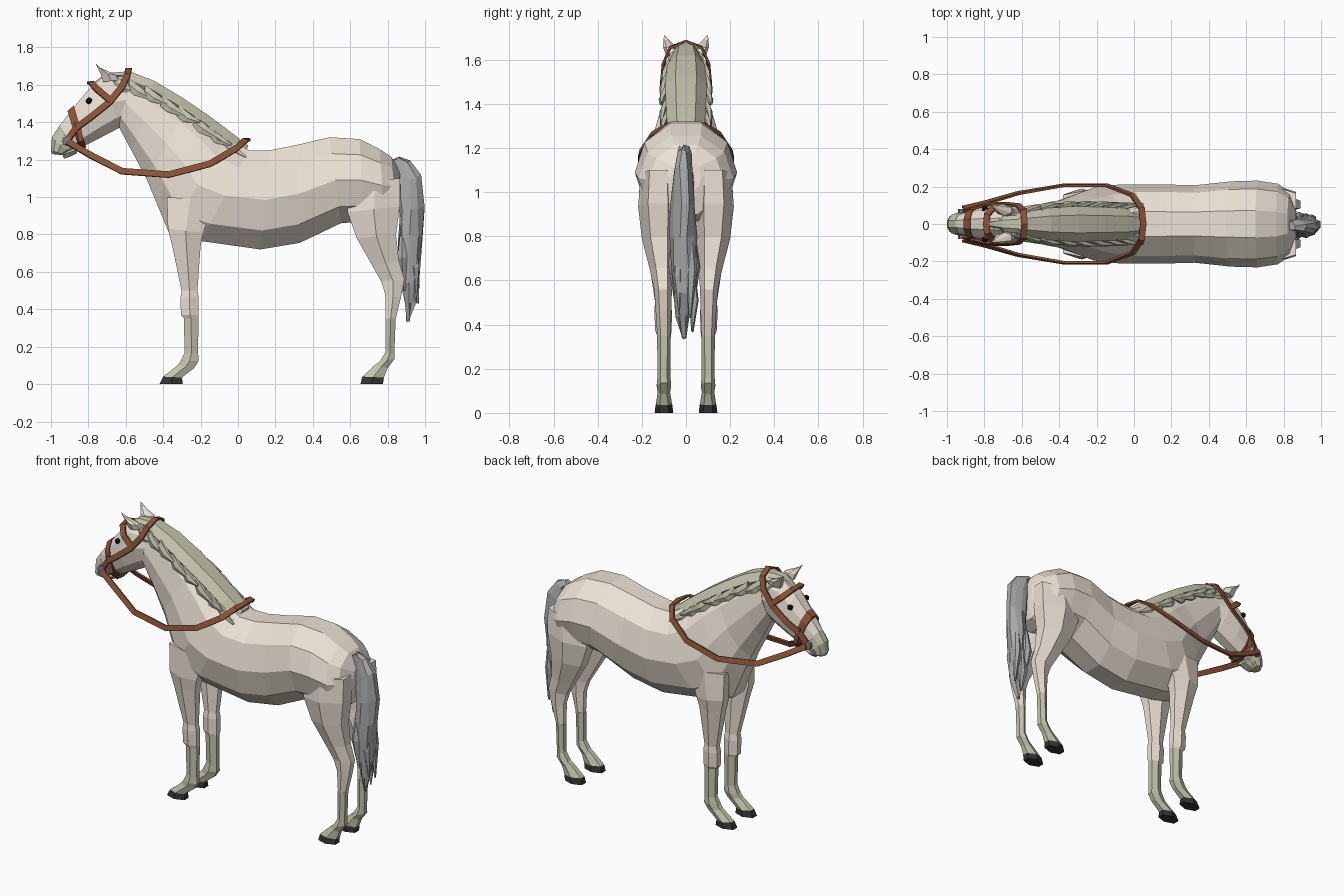
import bpy, bmesh, math, random
from mathutils import Vector

random.seed(4)


def mat(name, r, g, b):
    m = bpy.data.materials.new(name)
    m.diffuse_color = (r, g, b, 1)
    return m


CREAM = mat("cream", .84, .76, .67)
SOCK = mat("pale_green_grey", .56, .55, .42)
HAIR = mat("tail_grey", .4, .4, .41)
HOOF = mat("hoof_dark", .035, .035, .035)
LEATHER = mat("leather", .25, .085, .04)
METAL = mat("metal", .2, .2, .22)
BLACK = mat("eye_black", .01, .01, .01)


def finish(name, bm, m, mirror=False):
    bmesh.ops.recalc_face_normals(bm, faces=bm.faces)
    me = bpy.data.meshes.new(name)
    bm.to_mesh(me)
    bm.free()
    me.materials.append(m)
    ob = bpy.data.objects.new(name, me)
    bpy.context.collection.objects.link(ob)
    if mirror:
        mod = ob.modifiers.new("mirror", 'MIRROR')
        mod.use_axis = (False, True, False)
    return ob


def skin(bm, rings, closed=False):
    """Bridge rings of points into a tube."""
    rv = [[bm.verts.new(p) for p in r] for r in rings]
    n = len(rv[0])
    pairs = list(zip(rv, rv[1:])) + ([(rv[-1], rv[0])] if closed else [])
    for a, b in pairs:
        for i in range(n):
            j = (i + 1) % n
            bm.faces.new((a[i], a[j], b[j], b[i]))
    if not closed:
        bm.faces.new(rv[0])
        bm.faces.new(rv[-1])


def loft(name, secs, m, n=10, mirror=False, jitter=0):
    """Section = two profile points (x,z),(x,z) in side view, half width, y centre."""
    rings = []
    for s in secs:
        x1, z1, x2, z2, w = s[:5]
        cy = s[5] if len(s) > 5 else 0
        ring = []
        for i in range(n):
            t = 2 * math.pi * (i + .5) / n
            k = .5 * math.cos(t) / math.cos(math.pi / n)
            j = [random.uniform(-jitter, jitter) for _ in range(3)]
            ring.append(((x1 + x2) / 2 + k * (x1 - x2) + j[0], cy + w * math.sin(t) + j[1],
                         (z1 + z2) / 2 + k * (z1 - z2) + j[2]))
        rings.append(ring)
    bm = bmesh.new()
    skin(bm, rings)
    return finish(name, bm, m, mirror)


def ribbon(name, half, hw=.017, th=.006):
    """Flat strap along a path, mirrored to the far side of its last (y = 0) point."""
    pts = [Vector(p) for p in half] + [Vector((x, -y, z)) for x, y, z in half[::-1] if y > 0]
    rings = []
    for i, p in enumerate(pts):
        t = (pts[min(i + 1, len(pts) - 1)] - pts[max(i - 1, 0)]).normalized()
        out = Vector((0, p.y, .05))
        out = (out - t * out.dot(t)).normalized()
        b = t.cross(out)
        rings.append([p + b * hw * u + out * th * v for u, v in ((1, 1), (-1, 1), (-1, -1), (1, -1))])
    bm = bmesh.new()
    skin(bm, rings)
    return finish(name, bm, LEATHER)


# Body and neck
loft("body", [
    (.865, 1.14, .87, 1.0, .07), (.82, 1.215, .85, .90, .17), (.76, 1.255, .78, .87, .215),
    (.65, 1.31, .67, .87, .232), (.49, 1.32, .55, .86, .228), (.32, 1.28, .33, .755, .207),
    (.17, 1.25, .12, .72, .212), (.06, 1.25, -.2, .765, .212), (-.06, 1.32, -.37, .81, .195),
    (-.15, 1.39, -.44, .98, .165), (-.27, 1.47, -.49, 1.10, .13), (-.43, 1.56, -.57, 1.25, .108),
    (-.57, 1.63, -.64, 1.38, .092)], CREAM)

# Head and muzzle
loft("head", [
    (-.55, 1.63, -.58, 1.42, .08), (-.72, 1.645, -.635, 1.37, .1), (-.80, 1.575, -.74, 1.315, .098),
    (-.89, 1.465, -.83, 1.27, .078), (-.955, 1.38, -.875, 1.25, .06)], CREAM)
loft("muzzle", [
    (-.955, 1.38, -.875, 1.245, .061), (-.995, 1.32, -.90, 1.235, .06), (-1, 1.25, -.93, 1.225, .05),
    (-.995, 1.23, -.945, 1.225, .03)], SOCK)
loft("chin", [(-.87, 1.27, -.86, 1.235, .045), (-.91, 1.26, -.90, 1.215, .045),
              (-.945, 1.245, -.93, 1.205, .03)], SOCK, 6)

# Ears and eyes
loft("ear", [(-.72, 1.615, -.64, 1.625, .026, .065), (-.735, 1.66, -.655, 1.655, .03, .074),
             (-.755, 1.70, -.735, 1.69, .01, .092), (-.76, 1.712, -.757, 1.71, .002, .096)],
     CREAM, 6, True)
bm = bmesh.new()
bmesh.ops.create_icosphere(bm, subdivisions=1, radius=.019)
bmesh.ops.translate(bm, verts=bm.verts, vec=(-.797, .082, 1.515))
finish("eye", bm, BLACK, True)

# Mane: wide cap along the crest, forelock and hanging locks
crest = [(-.70, 1.655, .045), (-.59, 1.675, .06), (-.45, 1.62, .085), (-.30, 1.53, .095),
         (-.16, 1.435, .09), (-.04, 1.345, .085), (.05, 1.275, .065)]
loft("mane", [(x + .005, z, x - .035, z - .085, w) for x, z, w in crest], SOCK, 6)
for i in range(9):
    f = .8 + i * .6
    k = min(int(f), 5)
    a, b = Vector(crest[k]), Vector(crest[k + 1])
    x, z, w = a.lerp(b, f - k)
    length = random.uniform(.09, .15)
    loft("mane_lock", [(x - .045, z - .02, x - .055, z - .08, .022, w - .012),
                       (x + .02, z - .07, x - .02, z - .11, .018, w + .012),
                       (x + length * .75, z - length - .01, x + length * .7, z - length - .02,
                        .004, w + .022)], SOCK, 6, True)
loft("forelock", [(-.60, 1.67, -.60, 1.63, .05), (-.70, 1.665, -.69, 1.63, .042),
                  (-.79, 1.60, -.77, 1.57, .012)], SOCK, 6)

# Front legs, shin and hoof
fetlock = (-.285, .17, -.213, .16, .029, .1)
loft("front_leg", [
    (-.38, 1.0, -.13, .98, .05, .13), (-.375, .83, -.185, .81, .062, .128),
    (-.352, .74, -.2, .74, .054, .122), (-.302, .50, -.217, .50, .035, .105),
    (-.308, .46, -.21, .465, .04, .104), (-.305, .37, -.21, .37, .037, .102),
    (-.288, .35, -.213, .35, .03, .1)], CREAM, 6, True)
loft("front_shin", [
    (-.29, .355, -.212, .355, .031, .1), fetlock, (-.308, .12, -.21, .125, .033, .1),
    (-.325, .10, -.235, .085, .028, .1), (-.40, .04, -.30, .035, .037, .1)], SOCK, 6, True)
loft("front_hoof", [(-.40, .04, -.30, .035, .038, .1), (-.42, 0, -.295, 0, .042, .1)], HOOF, 6, True)

# Hind legs, cannon and hoof
loft("hind_leg", [
    (.60, 1.08, .865, 1.1, .08, .125), (.585, .92, .865, .95, .09, .127),
    (.635, .78, .845, .80, .078, .122), (.72, .63, .86, .66, .053, .11),
    (.765, .55, .89, .56, .04, .104), (.787, .48, .87, .46, .036, .102),
    (.79, .345, .842, .345, .03, .1)], CREAM, 6, True)
loft("hind_cannon", [
    (.789, .35, .843, .35, .031, .1), (.788, .17, .836, .16, .029, .1),
    (.758, .12, .837, .135, .033, .1), (.735, .105, .80, .085, .028, .1),
    (.665, .04, .78, .035, .037, .1)], SOCK, 6, True)
loft("hind_hoof", [(.665, .04, .78, .035, .038, .1), (.655, 0, .775, 0, .042, .1)], HOOF, 6, True)

# Tail with loose strands
loft("tail", [
    (.82, 1.19, .86, 1.21, .02, -.01), (.835, 1.15, .925, 1.19, .033, -.01),
    (.845, 1.05, .975, 1.12, .047, -.01), (.86, .92, .99, .95, .056, -.01),
    (.86, .78, .98, .80, .056, -.01), (.865, .65, .975, .66, .055, -.01),
    (.875, .54, .965, .54, .045, -.01), (.89, .43, .945, .44, .032, -.01),
    (.908, .335, .917, .34, .004, -.01)], HAIR, 10, jitter=.009)
for x, y, top, low in ((.95, .02, .85, .43), (.94, -.03, .8, .45), (.885, .035, .8, .52),
                       (.88, -.045, .85, .5), (.915, .03, .65, .37)):
    mid = (top + low) / 2
    loft("tail_strand", [(x - .012, top, x + .012, top, .01, y),
                         (x - .028, mid, x + .026, mid, .024, y * 1.2),
                         (x + .005, low, x + .014, low, .004, y)], HAIR, 6, jitter=.004)

# Bridle: noseband round the snout, headstall over the poll, browband
loft("noseband", [(-.877, 1.49, -.812, 1.265, .087), (-.912, 1.46, -.845, 1.245, .081)], LEATHER)
ribbon("headstall", [(-.915, .068, 1.30), (-.865, .085, 1.37), (-.79, .104, 1.425), (-.69, .107, 1.505),
                     (-.62, .1, 1.59), (-.592, .072, 1.655), (-.585, 0, 1.685)])
ribbon("browband", [(-.68, .105, 1.515), (-.745, .096, 1.57), (-.785, .05, 1.61), (-.79, 0, 1.612)])
ribbon("cheek_strap", [(-.86, .083, 1.40), (-.84, .085, 1.30), (-.83, .05, 1.262), (-.83, 0, 1.255)], .014)

# Bit and reins
bm = bmesh.new()
bmesh.ops.create_cone(bm, segments=8, radius1=.027, radius2=.027, depth=.02, cap_ends=True)
for v in bm.verts:
    v.co = Vector((v.co.x - .915, v.co.z + .07, v.co.y + 1.30))
finish("bit_ring", bm, METAL, True)
ribbon("reins", [(-.91, .085, 1.295), (-.79, .115, 1.225), (-.62, .165, 1.138), (-.37, .208, 1.12),
                 (-.15, .208, 1.178), (-.01, .155, 1.26), (.04, .085, 1.305), (.05, 0, 1.308)])
